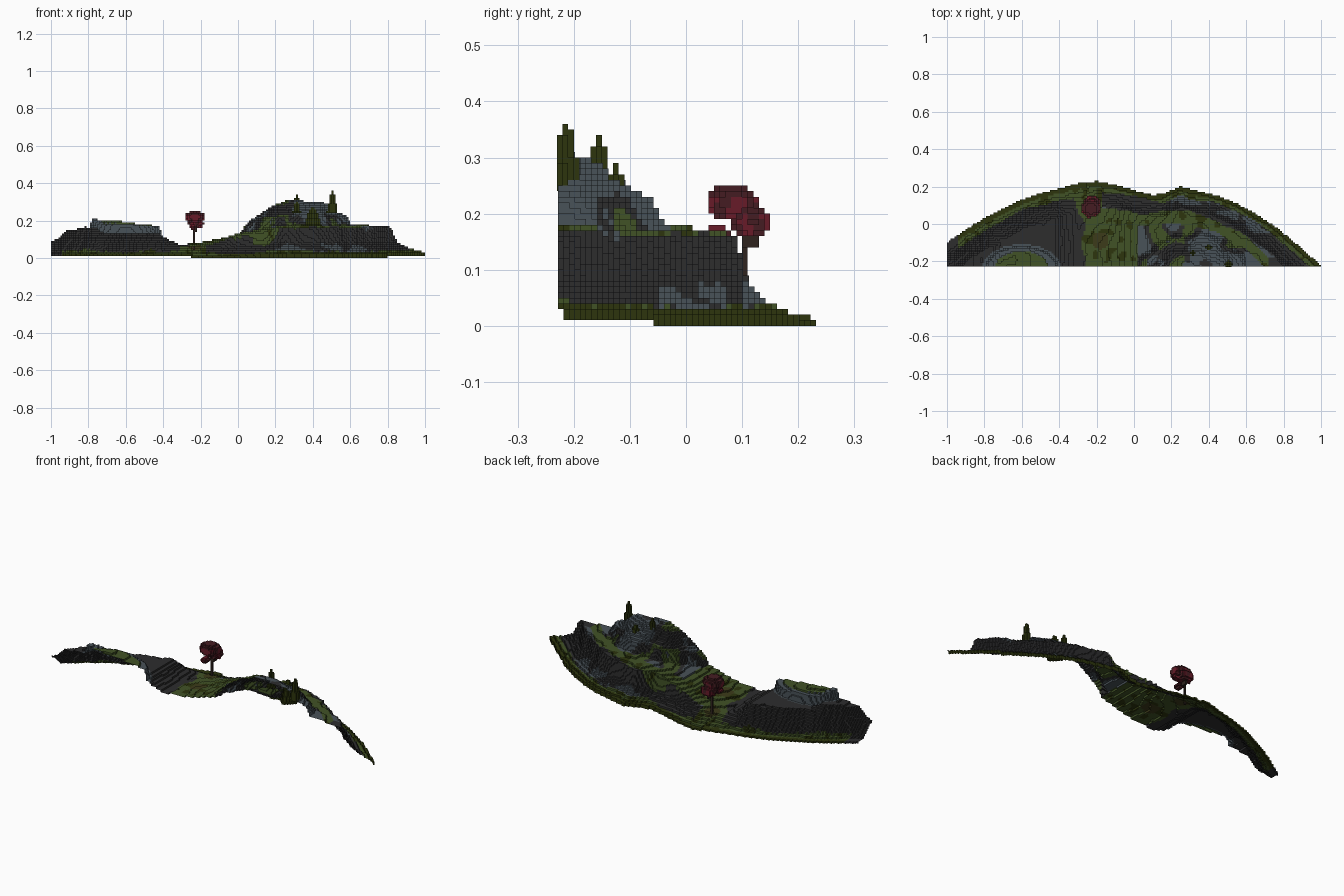
import bpy, bmesh, math
from mathutils import Vector, noise

cube = bpy.data.objects.get("Cube")
if cube:
    bpy.data.objects.remove(cube)

V = 0.01            # voxel size
Y0 = -0.228         # cut edge at the front
NX, NY = 200, 46

# Flat colours
PALETTE = {
    "grass": (0.053, 0.085, 0.019),
    "dark_grass": (0.026, 0.035, 0.004),
    "rock": (0.026, 0.026, 0.027),
    "pale_stone": (0.066, 0.084, 0.098),
    "soil": (0.046, 0.043, 0.010),
    "red_leaves": (0.135, 0.011, 0.022),
    "dark_red_leaves": (0.060, 0.012, 0.016),
    "bark": (0.028, 0.017, 0.013),
}
NAMES = list(PALETTE)
MATS = []
for key, rgb in PALETTE.items():
    m = bpy.data.materials.new(key)
    m.use_nodes = True
    m.diffuse_color = (*rgb, 1)
    bsdf = m.node_tree.nodes["Principled BSDF"]
    bsdf.inputs["Base Color"].default_value = (*rgb, 1)
    bsdf.inputs["Roughness"].default_value = 0.9
    MATS.append(m)


def interp(pts, t):
    if t <= pts[0][0]:
        return pts[0][1]
    for (a, p), (b, q) in zip(pts, pts[1:]):
        if t <= b:
            return p + (q - p) * (t - a) / (b - a)
    return pts[-1][1]


def smooth(a, b, t):
    t = min(1, max(0, (t - a) / (b - a)))
    return t * t * (3 - 2 * t)


def nz(x, y, scale, seed=0):
    return noise.noise(Vector((x * scale, y * scale, seed + 0.37)))


# Coast outline, high ground along the cut, and shore-to-plateau slopes
COAST = [(-1, -.1), (-.9, -.03), (-.8, .03), (-.7, .08), (-.6, .13), (-.5, .165), (-.4, .19),
         (-.3, .217), (-.2, .228), (-.1, .21), (0, .18), (.1, .155), (.15, .16), (.25, .2),
         (.35, .175), (.45, .15), (.55, .11), (.65, .055), (.75, -.01), (.85, -.09), (1, -.222)]
PLATEAU = [(-1, .12), (-.95, .14), (-.82, .165), (-.76, .16), (-.72, .135), (-.42, .125),
           (-.37, .09), (-.3, .07), (-.2, .08), (-.1, .1), (0, .13), (.1, .155), (.25, .175),
           (1, .18)]
SLOPE_LEFT = [(0, 0), (.05, .15), (.09, .55), (.15, 1)]
SLOPE_VALLEY = [(0, .05), (.05, .3), (.12, .75), (.3, 1)]
SLOPE_RIGHT = [(0, .1), (.05, .24), (.07, .34), (.09, .46), (.11, .92), (.18, 1)]
PEAK = [(0, .135), (.25, .13), (.45, .12), (.55, .105), (.75, .065), (.9, .045), (1, 0)]
TRAIL = [(-.2, -.02), (0, .02), (.15, .035), (.3, .03), (.45, -.02), (.6, -.1), (.72, -.22)]


def inset(x, y):
    run = (interp(COAST, x + .03) - interp(COAST, x - .03)) / .06
    return (interp(COAST, x) - y) / math.sqrt(1 + run * run)


def base(x):
    return .01 if x < -.25 else (0 if x < .8 else .01)


def mesa(x, y):
    return ((x + .6) / .19) ** 2 + ((y + .23) / .11) ** 2


def peak(x, y):
    return math.hypot((x - .32) / .3, (y + .25) / .2) + .1 * nz(x, y, 14, 3)


def height(x, y):
    d = inset(x, y) + .007 * nz(x, y, 16, 1)
    left, right = 1 - smooth(-.42, -.25, x), smooth(-.18, 0, x)
    cliff = d * (1 - .14 * smooth(.4, .7, x))
    rise = (left * interp(SLOPE_LEFT, d) + right * interp(SLOPE_RIGHT, cliff)
            + (1 - left - right) * interp(SLOPE_VALLEY, d))
    b = base(x)
    z = b + (interp(PLATEAU, x) - b) * rise
    e = mesa(x, y)
    z += .047 * (1 - smooth(.88, 1.06, e)) + .012 * (1 - smooth(.3, .75, e))
    z += interp(PEAK, peak(x, y)) + .006 * nz(x, y, 12, 5) * rise
    return max(z, b + V)


def ground(x, y):
    d, e, r = inset(x, y), mesa(x, y), peak(x, y)
    n, f = nz(x, y, 9, 7), nz(x, y, 22, 9)
    if e < .55:
        return "grass"
    if e < 1.2:
        return "pale_stone"
    rim = .058 if x < -.25 else .042
    if d < rim + .02 * n and not x < -.94:
        return "dark_grass" if d < .025 or f > .2 else "grass"
    if x < -.27 - .5 * max(0, y) + .03 * n:
        return "rock"
    if r < .97:                                   # summit on the right
        if r < .5 and n > .2:
            return "grass"
        if n < -.12 or f > .38:
            return "pale_stone"
        return "grass" if r > .82 and n > .15 else "rock"
    off = y - interp(TRAIL, x)
    if .02 < x < .72 and abs(off) < .036 + .015 * n:   # grassy trail around the summit
        return "dark_grass" if f > .28 else "grass"
    if .02 < x < .72 and off < 0:
        return "pale_stone" if n < -.2 else ("grass" if n > .12 else "rock")
    if x > -.17 and y > .07 + .03 * n or x > .02:
        ledge = .42 < x < .78 and d > .135 and n > -.12
        foot = x > .2 and d < .09 and (-.05 < y < .07 or .1 < y < .15) and f > -.1
        top = d > .13 and n > .22
        return "pale_stone" if ledge or foot or top else "rock"
    if math.hypot(x + .18, y + .09) < .045 or math.hypot(x + .23, y - .09) < .04:
        return "soil"
    return "dark_grass" if f > .3 else "grass"


def finish(name, bm):
    bmesh.ops.remove_doubles(bm, verts=bm.verts, dist=1e-5)
    me = bpy.data.meshes.new(name)
    bm.to_mesh(me)
    bm.free()
    for m in MATS:
        me.materials.append(m)
    ob = bpy.data.objects.new(name, me)
    bpy.context.collection.objects.link(ob)


def quad(bm, pts, key):
    f = bm.faces.new([bm.verts.new(p) for p in pts])
    f.material_index = NAMES.index(key)


# Stepped terrain shell, open below and along the cut
levels, keys = {}, {}
for i in range(NX):
    for j in range(NY):
        x, y = -1 + (i + .5) * V, Y0 + (j + .5) * V
        if y < interp(COAST, x):
            levels[i, j] = round(height(x, y) / V)
            keys[i, j] = ground(x, y)

bm = bmesh.new()
SIDES = {(1, 0): ((1, 0), (1, 1)), (-1, 0): ((0, 1), (0, 0)),
         (0, 1): ((1, 1), (0, 1)), (0, -1): ((0, 0), (1, 0))}
for (i, j), k in levels.items():
    def at(c, z):
        return (-1 + (i + c[0]) * V, Y0 + (j + c[1]) * V, z * V)
    quad(bm, [at(c, k) for c in ((0, 0), (1, 0), (1, 1), (0, 1))], keys[i, j])
    for (dx, dy), (a, b) in SIDES.items():
        if not (0 <= i + dx < NX and 0 <= j + dy):
            continue
        low = levels.get((i + dx, j + dy), round(base(-1 + i * V) / V))
        if low < k:
            quad(bm, [at(a, low), at(b, low), at(b, k), at(a, k)], keys[i, j])
finish("island_terrain", bm)


# Voxel solids: only exposed faces are made
def solid(name, inside, lo, hi, colour):
    cells = set()
    rng = [range(round(a / V), round(b / V)) for a, b in zip(lo, hi)]
    for i in rng[0]:
        for j in rng[1]:
            for k in rng[2]:
                if inside(*((c + .5) * V for c in (i, j, k))):
                    cells.add((i, j, k))
    bm = bmesh.new()
    for c in cells:
        key = colour(*((n + .5) * V for n in c))
        for axis in range(3):
            for s in (0, 1):
                nb = list(c)
                nb[axis] += 2 * s - 1
                if tuple(nb) in cells:
                    continue
                u, w = (axis + 1) % 3, (axis + 2) % 3
                ring = ((0, 0), (1, 0), (1, 1), (0, 1))
                pts = []
                for p, q in (ring if s else ring[::-1]):
                    v = list(c)
                    v[axis] += s
                    v[u] += p
                    v[w] += q
                    pts.append([n * V for n in v])
                quad(bm, pts, key)
    finish(name, bm)


# Red tree: centre and radii of each leaf cluster
LOBES = [((-.23, .083, .219), (.055, .046, .033)), ((-.225, .118, .184), (.042, .036, .028)),
         ((-.24, .055, .165), (.02, .024, .012))]


def in_crown(x, y, z):
    return any(sum(((p - q) / r) ** 2 for p, q, r in zip((x, y, z), c, rad)) < 1
               for c, rad in LOBES)


def leaf(x, y, z):
    n = noise.noise(Vector((x, y, z)) * 30)
    return "red_leaves" if n > 0 and .16 < z < .235 else "dark_red_leaves"


def bark(*p):
    return "bark"


solid("tree_crown", in_crown, (-.3, .02, .14), (-.16, .17, .27), leaf)
solid("tree_trunk", lambda *p: True, (-.24, .1, .04), (-.23, .11, .18), bark)
solid("tree_branch", lambda *p: True, (-.23, .1, .14), (-.22, .13, .17), bark)

# Conifers on the right summit: x, y, top, height, foot radius
CONIFERS = [(.505, -.215, .36, .12, .024), (.315, -.155, .335, .1, .016),
            (.4, -.125, .29, .12, .04)]
for n, (cx, cy, top, tall, foot) in enumerate(CONIFERS):
    def spire(x, y, z):
        return abs(x - cx) + abs(y - cy) < .007 + foot * (top - z) / tall
    solid(f"conifer_{n + 1}", spire, (cx - .05, max(Y0, cy - .05), top - tall),
          (cx + .05, cy + .05, top), lambda *p: "dark_grass")
